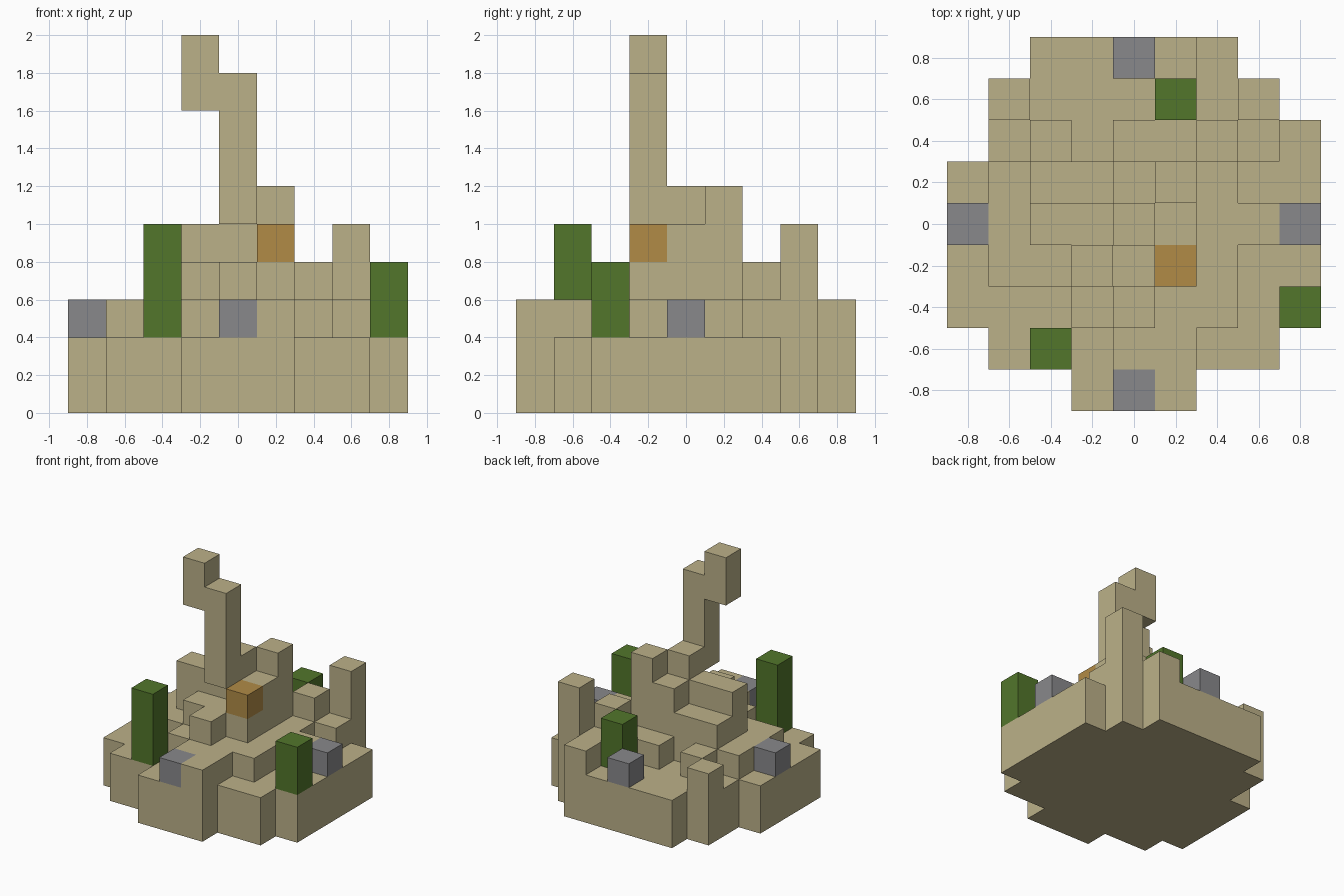
import bpy, bmesh
from mathutils import Vector

cube = bpy.data.objects.get("Cube")
if cube:
    bpy.data.objects.remove(cube, do_unlink=True)

UNIT = 0.2


def material(name, colour):
    mat = bpy.data.materials.new(name)
    mat.use_nodes = True
    rgba = (*colour, 1.0)
    mat.diffuse_color = rgba
    mat.node_tree.nodes["Principled BSDF"].inputs["Base Color"].default_value = rgba
    return mat


sand = material("sand", (0.50, 0.44, 0.25))
green = material("leaf_green", (0.085, 0.18, 0.024))
grey = material("stone_grey", (0.25, 0.25, 0.26))
amber = material("amber", (0.44, 0.26, 0.062))

# Storeys of sand on each square of the plan, back row first
PLAN = ["..22223..",
        ".3222235.",
        ".23233432",
        "234456322",
        "235565332",
        "233444322",
        "222343322",
        ".2223322.",
        "...223..."]
BASE_TOP = 2
parts = {}


def column(name, x, y, bottom, top, mat):
    cells = parts.setdefault(name, (mat, set()))[1]
    cells.update((x, y, z) for z in range(bottom, top))


# Base slab and the terraces rising from it
for row, line in enumerate(PLAN):
    for col, mark in enumerate(line):
        if mark != ".":
            x, y = col - 4, 4 - row
            column("base", x, y, 0, BASE_TOP, sand)
            column("terraces", x, y, BASE_TOP, int(mark), sand)

# Tower with its overhanging head
column("tower", 0, -1, 5, 9, sand)
column("tower_head", -1, -1, 8, 10, sand)

# Trees, gate stones and the amber block
column("left_tree", 4, -2, BASE_TOP, 4, green)
column("right_tree", -2, -3, BASE_TOP, 5, green)
column("back_tree", 1, 3, BASE_TOP, 4, green)
for side, x, y in (("front", 0, -4), ("back", 0, 4), ("left", 4, 0), ("right", -4, 0)):
    column(side + "_stone", x, y, BASE_TOP, 3, grey)
column("amber_block", 1, -1, 4, 5, amber)

filled = set().union(*(cells for _, cells in parts.values()))


def build(name, mat, cells):
    """Make the outer skin of a group of unit blocks."""
    bm = bmesh.new()
    for cell in sorted(cells):
        for axis in range(3):
            for sign in (-1, 1):
                step = [0, 0, 0]
                step[axis] = sign
                if tuple(c + s for c, s in zip(cell, step)) in filled:
                    continue
                normal, u = Vector(step), Vector((0, 0, 0))
                u[(axis + 1) % 3] = 1
                v = normal.cross(u)
                centre = Vector(cell) + Vector((0, 0, 0.5)) + normal / 2
                ring = (-u - v, u - v, u + v, v - u)
                bm.faces.new([bm.verts.new((centre + r / 2) * UNIT) for r in ring])
    bmesh.ops.remove_doubles(bm, verts=bm.verts, dist=UNIT / 100)
    mesh = bpy.data.meshes.new(name)
    bm.to_mesh(mesh)
    bm.free()
    mesh.materials.append(mat)
    bpy.context.scene.collection.objects.link(bpy.data.objects.new(name, mesh))


for name, (mat, cells) in parts.items():
    build(name, mat, cells)
